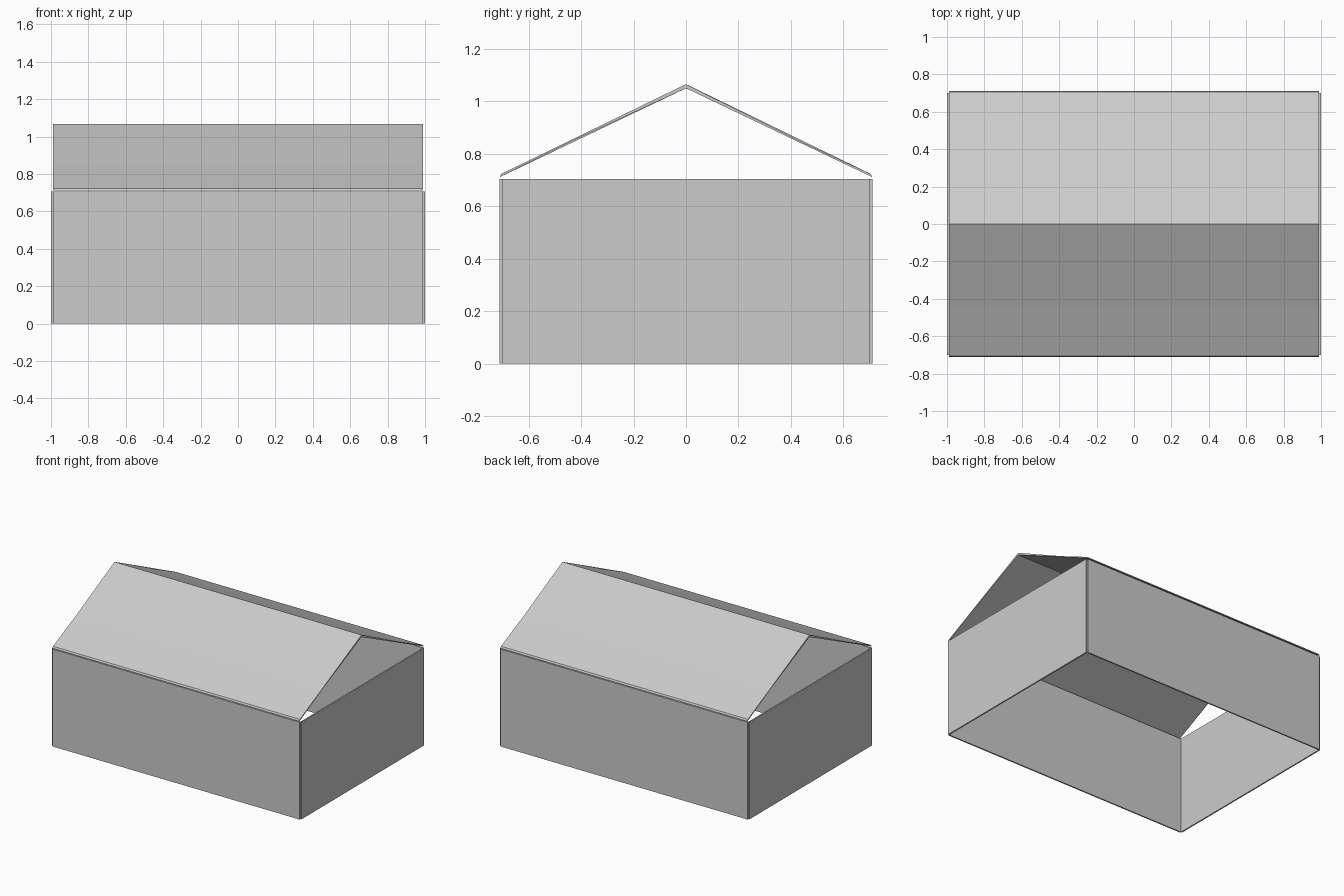
import bpy
from mathutils import Vector

cube = bpy.data.objects.get("Cube")
if cube:
    bpy.data.objects.remove(cube, do_unlink=True)

# One plain grey for the whole shell
grey = bpy.data.materials.new("plain grey")
grey.use_nodes = True
colour = (0.6, 0.6, 0.6, 1)
grey.diffuse_color = colour
grey.node_tree.nodes["Principled BSDF"].inputs["Base Color"].default_value = colour

HALF_X, HALF_Y, WALL_H, THICK = 1.0, 0.711, 0.705, 0.01
INNER_X, INNER_Y = HALF_X - THICK, HALF_Y - THICK
EAVE_Z, RIDGE_Z, ROOF_T = 0.711, 1.066, 0.014


def add_mesh(name, verts, faces):
    mesh = bpy.data.meshes.new(name)
    mesh.from_pydata(verts, [], faces)
    mesh.materials.append(grey)
    obj = bpy.data.objects.new(name, mesh)
    bpy.context.collection.objects.link(obj)
    return obj


def prism(name, profile, x0, x1):
    """Extrude a counter-clockwise (y, z) profile along x."""
    n = len(profile)
    verts = [(x, y, z) for x in (x0, x1) for y, z in profile]
    faces = [tuple(reversed(range(n))), tuple(range(n, 2 * n))]
    faces += [(i, (i + 1) % n, n + (i + 1) % n, n + i) for i in range(n)]
    return add_mesh(name, verts, faces)


def wall(name, x0, x1, y0, y1):
    return prism(name, [(y0, 0), (y1, 0), (y1, WALL_H), (y0, WALL_H)], x0, x1)


# Four thin walls that meet edge to edge, open above and below
wall("front_wall", -INNER_X, INNER_X, -HALF_Y, -INNER_Y)
wall("back_wall", -INNER_X, INNER_X, INNER_Y, HALF_Y)
wall("right_wall", -HALF_X, -INNER_X, -INNER_Y, INNER_Y)
wall("left_wall", INNER_X, HALF_X, -INNER_Y, INNER_Y)

# Two sloping roof panels mitred at the ridge, with square-cut eaves
slope = Vector((-HALF_Y, RIDGE_Z - EAVE_Z)).normalized()
inward = Vector((slope.y, slope.x)) * -ROOF_T
eave = Vector((HALF_Y, EAVE_Z))
under = eave + inward
ridge_under = RIDGE_Z - ROOF_T / abs(slope.x)
back = [tuple(under), tuple(eave), (0, RIDGE_Z), (0, ridge_under)]
front = [(-y, z) for y, z in reversed(back)]
prism("back_roof_panel", back, -INNER_X, INNER_X)
prism("front_roof_panel", front, -INNER_X, INNER_X)
